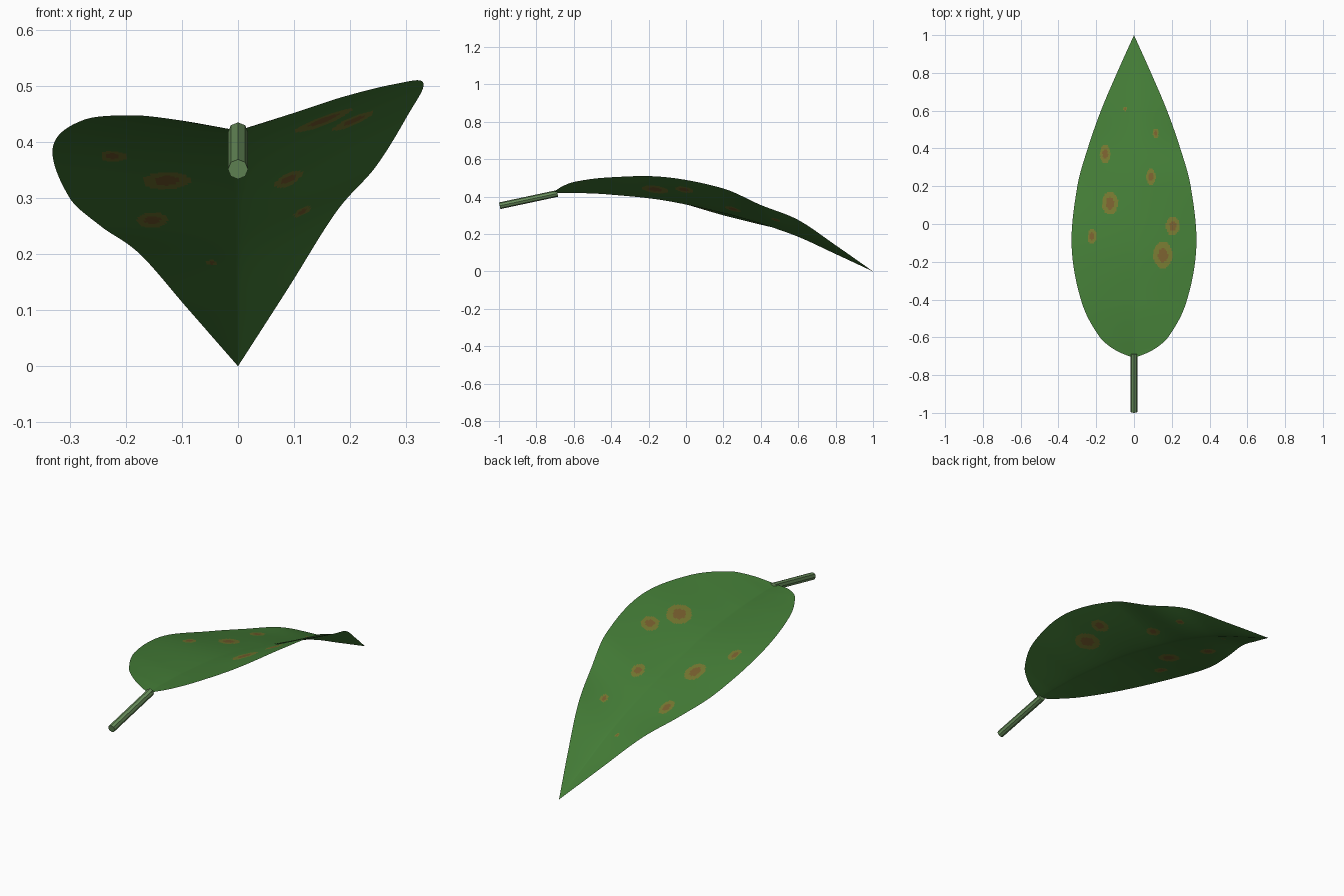
import bpy, bmesh, math
from mathutils import Vector

if "Cube" in bpy.data.objects:
    bpy.data.objects.remove(bpy.data.objects["Cube"])


def material(name, rgb):
    m = bpy.data.materials.new(name)
    m.diffuse_color = (*rgb, 1)
    m.use_nodes = True
    m.node_tree.nodes["Principled BSDF"].inputs["Base Color"].default_value = m.diffuse_color
    return m


LEAF = material("leaf green", (0.058, 0.205, 0.038))
HALO = material("spot halo", (0.18, 0.19, 0.03))
CORE = material("spot brown", (0.19, 0.115, 0.028))
STEM = material("stalk green", (0.14, 0.27, 0.105))

# y, half width, midrib height, left edge height, right edge height
KEYS = [(-.71, 0, .42, .42, .42), (-.67, .095, .42, .437, .45),
        (-.60, .18, .42, .447, .478), (-.42, .275, .412, .439, .502),
        (-.12, .33, .38, .39, .505), (.2, .30, .312, .30, .443),
        (.4, .245, .255, .25, .355), (.6, .175, .185, .20, .275),
        (.8, .09, .093, .103, .14), (1, 0, 0, 0, 0)]

# blemishes: x, y, radius in x, radius in y
SPOTS = [(.153, -.165, .051, .071), (.205, -.01, .036, .05),
         (-.127, .11, .042, .061), (-.153, .37, .028, .048),
         (.09, .25, .024, .042), (-.222, -.065, .024, .038),
         (.115, .48, .015, .026), (-.047, .61, .009, .012)]


def slope(i, c):
    a, b = KEYS[max(i - 1, 0)], KEYS[min(i + 1, len(KEYS) - 1)]
    return (b[c] - a[c]) / (b[0] - a[0])


def curve(y, c):
    """Smooth curve through column c of the keys."""
    i = max(k for k in range(len(KEYS) - 1) if KEYS[k][0] <= y or k == 0)
    a, b = KEYS[i], KEYS[i + 1]
    h = b[0] - a[0]
    t = (y - a[0]) / h
    return ((2*t**3 - 3*t**2 + 1) * a[c] + (t**3 - 2*t**2 + t) * h * slope(i, c)
            + (3*t**2 - 2*t**3) * b[c] + (t**3 - t**2) * h * slope(i + 1, c))


def spot_material(p):
    d = min(math.hypot((p.x - x) / rx, (p.y - y) / ry) for x, y, rx, ry in SPOTS)
    return 2 if d < 0.52 else 1 if d < 1 else 0


# blade: single folded sheet, creased along the midrib
ROWS, HALF = 220, 45
bm = bmesh.new()
rows = []
for r in range(ROWS + 1):
    y = -.71 + 1.71 * r / ROWS
    w, mid, left, right = (curve(y, c) for c in range(1, 5))
    row = []
    for k in range(-HALF, HALF + 1):
        u = k / HALF
        edge = left if u < 0 else right
        row.append(bm.verts.new((u * w, y, mid + (edge - mid) * abs(u) ** 1.12)))
    rows.append(row)
for a, b in zip(rows, rows[1:]):
    for k in range(2 * HALF):
        f = bm.faces.new((a[k], a[k + 1], b[k + 1], b[k]))
        f.smooth = True
        f.material_index = spot_material(f.calc_center_median())
bmesh.ops.remove_doubles(bm, verts=rows[0] + rows[-1], dist=1e-5)
mesh = bpy.data.meshes.new("leaf_blade")
bm.to_mesh(mesh)
bm.free()
for m in (LEAF, HALO, CORE):
    mesh.materials.append(m)
bpy.context.collection.objects.link(bpy.data.objects.new("leaf_blade", mesh))

# stalk: eight-sided rod running into the base of the blade
p, q = Vector((0, -.996, .351)), Vector((0, -.687, .417))
bpy.ops.mesh.primitive_cylinder_add(vertices=8, radius=.018, depth=(q - p).length,
                                    location=(p + q) / 2)
stalk = bpy.context.object
stalk.name = "leaf_stalk"
stalk.rotation_euler = (-math.atan2(q.y - p.y, q.z - p.z), 0, math.pi * 0)
stalk.data.materials.append(STEM)
